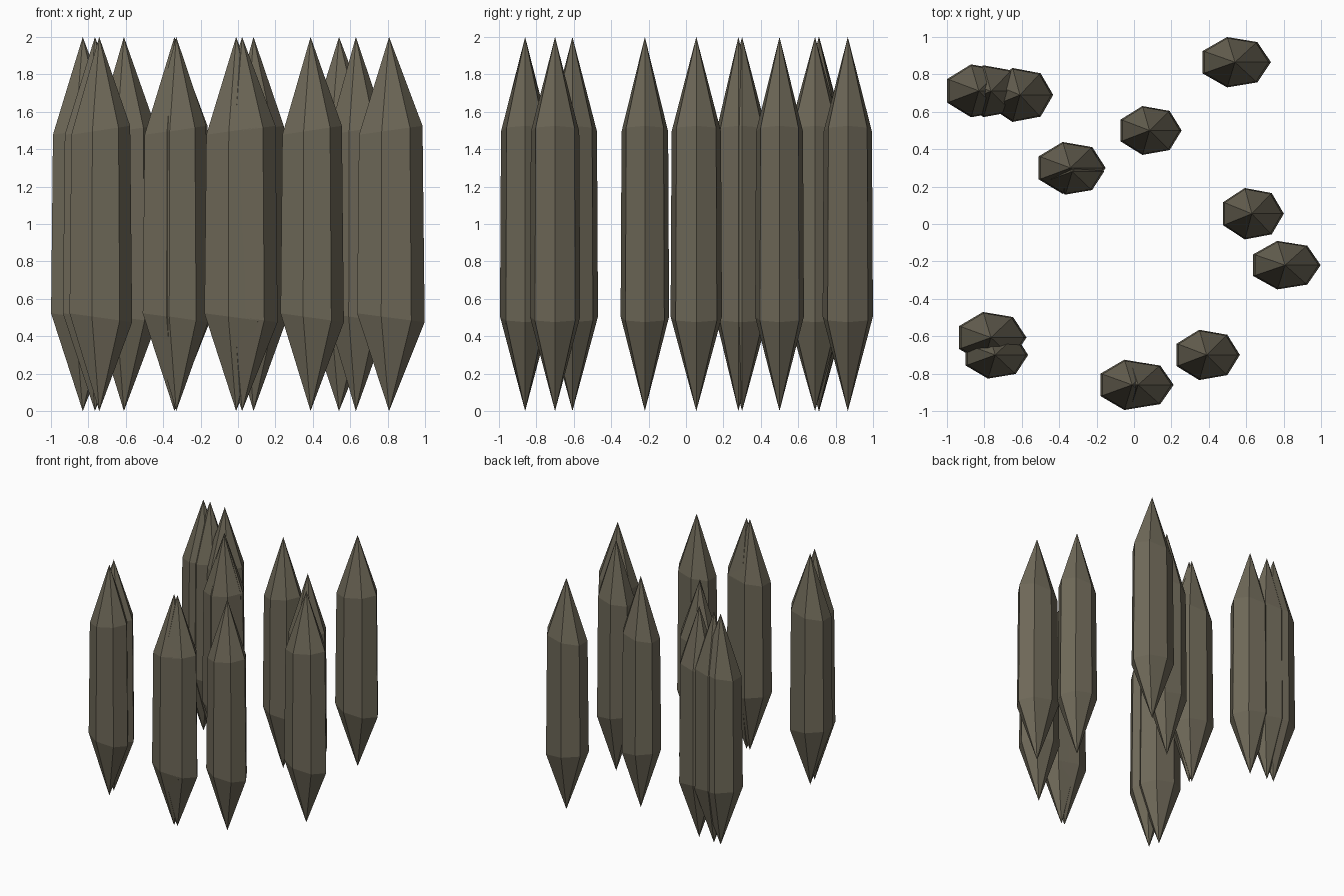
import bpy, bmesh, math

if "Cube" in bpy.data.objects:
    bpy.data.objects.remove(bpy.data.objects["Cube"])

SIDES = 7

stone = bpy.data.materials.new("dark olive stone")
stone.diffuse_color = (0.155, 0.138, 0.097, 1)
stone.use_nodes = True
stone.node_tree.nodes["Principled BSDF"].inputs["Base Color"].default_value = stone.diffuse_color


def ring(bm, x, y, z, rx, ry, tilt):
    """Flattened heptagon with a corner on +x, its height leaning slightly along x."""
    verts = []
    for i in range(SIDES):
        a = 2 * math.pi * i / SIDES
        verts.append(bm.verts.new((x + rx * math.cos(a), y + ry * math.sin(a),
                                   z + tilt * math.cos(a))))
    return verts


def crystal(name, x, y, rx, ry):
    """Seven-sided shard, pointed at both ends and slightly slimmer at the top."""
    bm = bmesh.new()
    bottom = bm.verts.new((x, y, 0))
    top = bm.verts.new((x, y, 2))
    low = ring(bm, x, y, 0.5, rx, ry, -0.025)
    high = ring(bm, x, y, 1.5, rx * 0.94, ry * 0.96, 0.025)
    for i in range(SIDES):
        j = (i + 1) % SIDES
        bm.faces.new((bottom, low[j], low[i]))
        bm.faces.new((low[i], low[j], high[j], high[i]))
        bm.faces.new((high[i], high[j], top))
    mesh = bpy.data.meshes.new(name)
    bm.to_mesh(mesh)
    bm.free()
    mesh.materials.append(stone)
    bpy.context.collection.objects.link(bpy.data.objects.new(name, mesh))


# Scattered shards: centre x, centre y, radius in x, radius in y
shards = [
    (0.54, 0.865, 0.192, 0.138),
    (0.083, 0.50, 0.172, 0.134),
    (-0.34, 0.30, 0.188, 0.142),
    (-0.33, 0.28, 0.170, 0.126),
    (0.63, 0.055, 0.171, 0.141),
    (0.808, -0.22, 0.190, 0.133),
    (0.388, -0.70, 0.178, 0.138),
    (-0.01, -0.86, 0.188, 0.138),
    (0.022, -0.86, 0.190, 0.132),
    (-0.765, -0.607, 0.190, 0.140),
    (-0.742, -0.70, 0.176, 0.130),
    (-0.83, 0.712, 0.188, 0.145),
    (-0.765, 0.71, 0.180, 0.142),
    (-0.61, 0.69, 0.178, 0.148),
]
for n, shard in enumerate(shards, 1):
    crystal(f"crystal_shard_{n:02d}", *shard)
